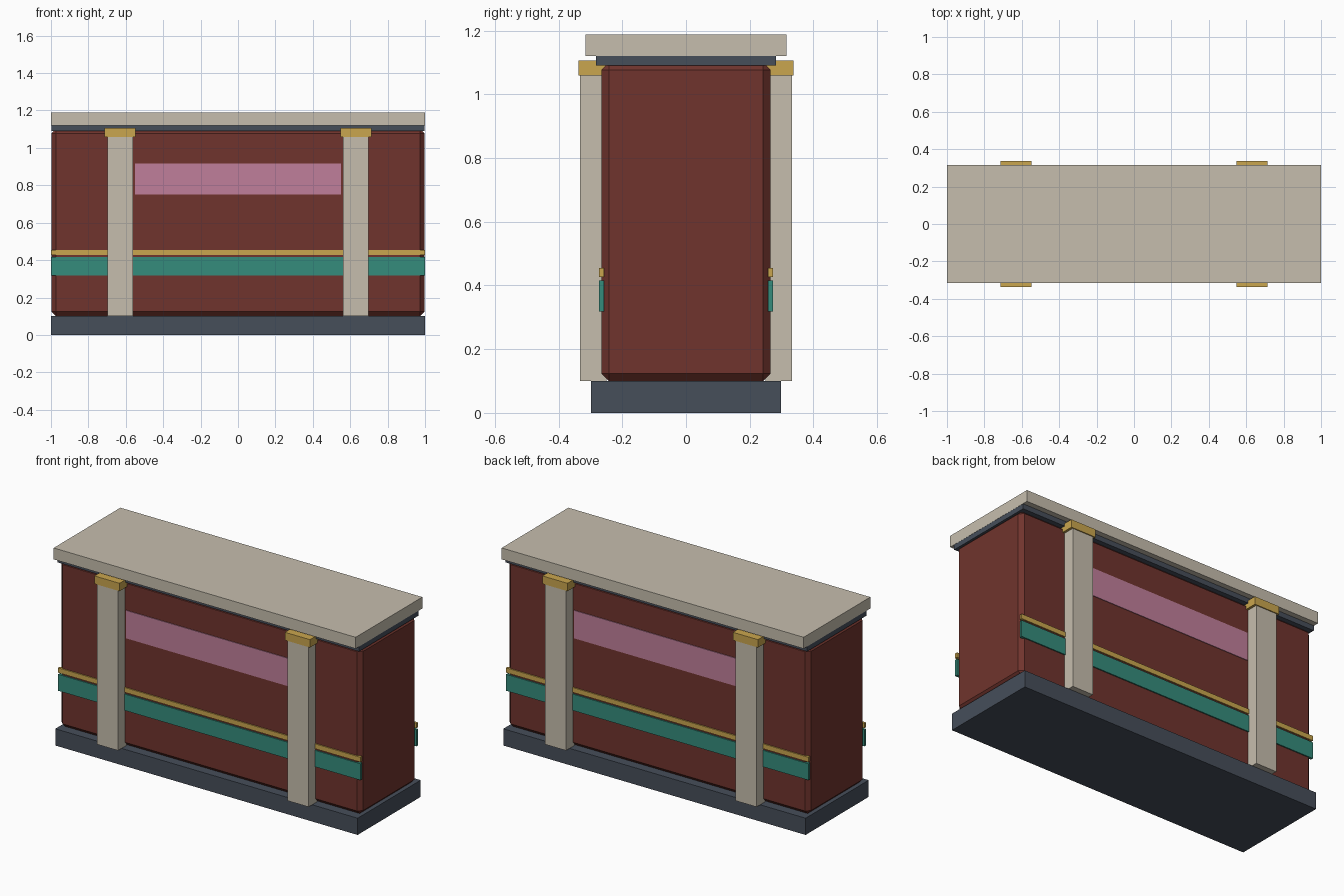
import bpy

if "Cube" in bpy.data.objects:
    bpy.data.objects.remove(bpy.data.objects["Cube"])


def srgb(c):
    c /= 255
    return c / 12.92 if c <= 0.04045 else ((c + 0.055) / 1.055) ** 2.4


def material(name, r, g, b):
    m = bpy.data.materials.new(name)
    m.diffuse_color = (srgb(r), srgb(g), srgb(b), 1)
    m.use_nodes = True
    m.node_tree.nodes["Principled BSDF"].inputs["Base Color"].default_value = m.diffuse_color
    return m


brick = material("brick_red", 112, 52, 45)
slate = material("slate", 70, 78, 90)
stone = material("pale_stone", 198, 190, 174)
gold = material("gold", 202, 166, 78)
teal = material("teal", 53, 140, 124)
pink = material("pink", 192, 127, 155)


def box(name, x, y, z, mat, bevel=0):
    """Box from (min, max) ranges, with an optional single-segment chamfer."""
    bpy.ops.mesh.primitive_cube_add(
        size=1, location=[(a + b) / 2 for a, b in (x, y, z)])
    ob = bpy.context.object
    ob.name = name
    ob.scale = [b - a for a, b in (x, y, z)]
    bpy.ops.object.transform_apply(location=False, rotation=False, scale=True)
    ob.data.materials.append(mat)
    if bevel:
        mod = ob.modifiers.new("chamfer", 'BEVEL')
        mod.width = bevel
        mod.segments = 1
    return ob


# Main block, plinth and roof slabs
box("plinth", (-1, 1), (-0.298, 0.298), (0, 0.1), slate)
box("body", (-0.998, 0.998), (-0.266, 0.266), (0.1, 1.1), brick, 0.024)
box("roof_trim", (-0.998, 0.998), (-0.282, 0.282), (1.09, 1.12), slate)
box("roof_slab", (-0.999, 0.999), (-0.315, 0.315), (1.12, 1.188), stone)

# Details repeated on the front and back
for side, s in (("front", -1), ("back", 1)):
    def span(a, b):
        return tuple(sorted((s * a, s * b)))

    box(side + "_teal_band", (-1, 1), span(0.257, 0.273), (0.318, 0.416), teal)
    box(side + "_gold_band", (-1, 1), span(0.257, 0.273), (0.426, 0.455), gold)
    box(side + "_sign_panel", (-0.552, 0.552), span(0.262, 0.27), (0.75, 0.917), pink)
    for end, cx in (("left", -0.63), ("right", 0.63)):
        box(f"{side}_{end}_pilaster", (cx - 0.069, cx + 0.069),
            span(0.25, 0.332), (0.1, 1.07), stone)
        box(f"{side}_{end}_capital", (cx - 0.083, cx + 0.083),
            span(0.25, 0.338), (1.059, 1.106), gold)
